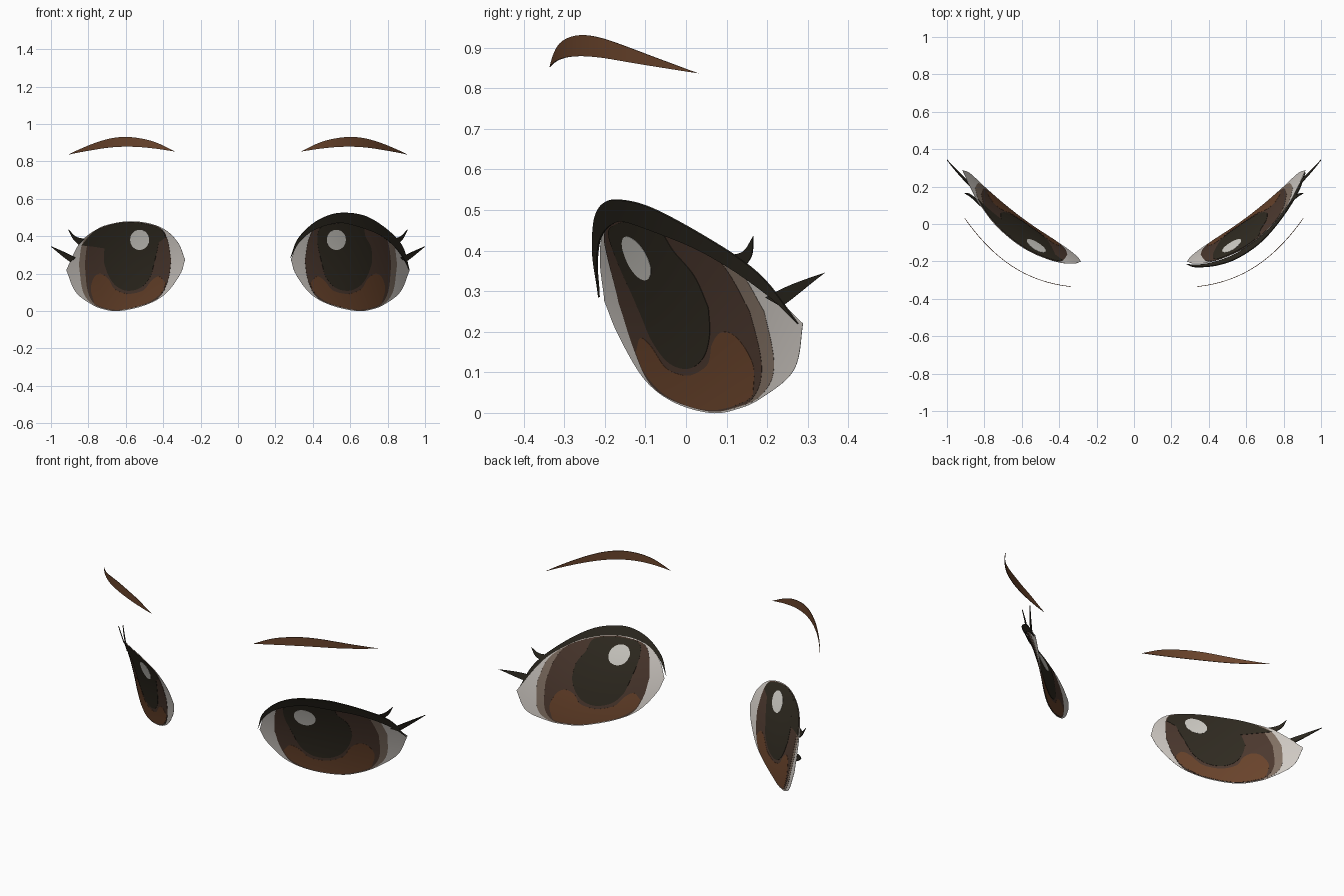
import bpy
import bmesh
import math
from mathutils import Vector

cube = bpy.data.objects.get("Cube")
if cube:
    bpy.data.objects.remove(cube)


def make_material(name, colour):
    mat = bpy.data.materials.new(name)
    mat.use_nodes = True
    mat.diffuse_color = (*colour, 1)
    shader = mat.node_tree.nodes["Principled BSDF"]
    shader.inputs["Base Color"].default_value = (*colour, 1)
    shader.inputs["Roughness"].default_value = 0.8
    return mat


white = make_material("eye white", (.64, .60, .56))
taupe = make_material("iris rim taupe", (.23, .17, .13))
dark_brown = make_material("iris dark brown", (.075, .042, .029))
warm_brown = make_material("warm brown", (.145, .058, .025))
black_brown = make_material("pupil black brown", (.031, .025, .016))
lash_black = make_material("lash black", (.025, .021, .014))
glint = make_material("highlight white", (.68, .66, .61))


def eye_surface(x, z):
    """Depth of the curved, forward-leaning eye sheet."""
    u, w = x - .6, z - .25
    return (-.025 + .66 * u + .65 * u * u + .8 * u ** 3
            - .33 * w - .25 * u * w - .4 * w * w)


def brow_surface(x, z):
    """Depth of the brow, wrapping round the face."""
    v = x - .62
    return -.245 + .58 * v + 1.14 * v * v + .75 * v ** 3


def smooth_rail(points, steps):
    """Sample a smooth curve that passes through the given points."""
    pts = [Vector(p) for p in points]
    pts = [2 * pts[0] - pts[1]] + pts + [2 * pts[-1] - pts[-2]]
    spans = len(pts) - 3
    samples = []
    for i in range(steps + 1):
        f = i / steps * spans
        k = min(int(f), spans - 1)
        t = f - k
        a, b, c, d = pts[k:k + 4]
        samples.append(.5 * (2 * b + (c - a) * t
                             + (2 * a - 5 * b + 4 * c - d) * t * t
                             + (3 * b - a - 3 * c + d) * t ** 3))
    return samples


def plate(name, upper, lower, mat, thickness, side,
          surface=eye_surface, forward=0, steps=56, rows=14):
    """Fill between two rails with a thin plate that follows a surface."""
    top, bottom = smooth_rail(upper, steps), smooth_rail(lower, steps)
    bm = bmesh.new()
    grid = []
    for p, q in zip(top, bottom):
        column = []
        for r in range(rows + 1):
            x, z = p.lerp(q, r / rows)
            column.append(bm.verts.new((side * x, surface(x, z) - forward, z)))
        grid.append(column)
    for a, b in zip(grid, grid[1:]):
        for r in range(rows):
            face = [a[r], a[r + 1], b[r + 1], b[r]]
            bm.faces.new(face if side > 0 else face[::-1])
    bmesh.ops.remove_doubles(bm, verts=bm.verts, dist=.00002)
    mesh = bpy.data.meshes.new(name)
    bm.to_mesh(mesh)
    bm.free()
    mesh.materials.append(mat)
    obj = bpy.data.objects.new(name, mesh)
    bpy.context.collection.objects.link(obj)
    # Thicken evenly so the part shows on both faces
    solid = obj.modifiers.new("thickness", "SOLIDIFY")
    solid.thickness = thickness
    solid.offset = 0
    bpy.ops.object.select_all(action="DESELECT")
    obj.select_set(True)
    bpy.context.view_layer.objects.active = obj
    bpy.ops.object.modifier_apply(modifier=solid.name)
    bpy.ops.object.shade_smooth_by_angle(angle=math.radians(40))
    return obj


def half_ellipse(cx, cz, rx, rz, sign):
    angles = [math.pi * i / 8 for i in range(9)]
    return [(cx - rx * math.cos(a), cz + sign * rz * math.sin(a)) for a in angles]


# Outlines of the eye layers, each an upper and a lower rail
white_upper = [(.283, .275), (.32, .365), (.39, .435), (.48, .47), (.58, .48),
               (.67, .468), (.75, .44), (.845, .365), (.918, .22)]
white_lower = [(.283, .275), (.31, .195), (.39, .09), (.5, .03), (.635, 0),
               (.72, .01), (.79, .04), (.87, .105), (.918, .22)]

iris_upper = [(.357, .27), (.375, .375), (.41, .44), (.49, .468), (.58, .478)]
iris_lower = [(.357, .27), (.372, .17), (.415, .08), (.5, .034), (.635, .004)]
rim_upper = iris_upper + [(.68, .463), (.77, .427), (.83, .365), (.85, .25)]
rim_lower = iris_lower + [(.72, .014), (.785, .043), (.83, .11), (.85, .25)]
inner_upper = iris_upper + [(.68, .463), (.765, .428), (.803, .36), (.818, .25)]
inner_lower = iris_lower + [(.71, .013), (.765, .037), (.803, .11), (.818, .25)]

glow_upper = [(.385, .15), (.42, .185), (.46, .165), (.5, .115), (.55, .096),
              (.6, .094), (.66, .12), (.69, .17), (.73, .2), (.765, .185),
              (.785, .12), (.767, .045)]
glow_lower = [(.385, .15), (.4, .11), (.43, .078), (.48, .046), (.55, .022),
              (.6, .011), (.65, .007), (.69, .012), (.72, .02), (.745, .029),
              (.76, .038), (.767, .045)]

pupil_upper = [(.45, .25), (.425, .36), (.435, .44), (.5, .466), (.6, .472),
               (.665, .455), (.68, .4), (.71, .34), (.715, .26)]
pupil_lower = [(.45, .25), (.47, .18), (.52, .125), (.59, .109), (.65, .135),
               (.69, .19), (.715, .26)]

shade_upper = [(.385, .395), (.41, .436), (.49, .466), (.58, .476), (.68, .461),
               (.768, .426), (.835, .352)]
shade_lower = [(.385, .395), (.43, .365), (.5, .34), (.6, .33), (.7, .335),
               (.77, .345), (.835, .352)]

lid_upper = [(.281, .285), (.32, .385), (.4, .467), (.49, .513), (.58, .525),
             (.69, .505), (.8, .435), (.88, .345), (.916, .22)]
lid_lower = [(.281, .285), (.325, .365), (.4, .43), (.5, .466), (.58, .468),
             (.73, .42), (.815, .365), (.88, .29), (.916, .22)]

brow_upper = [(.337, .853), (.435, .9), (.515, .922), (.6, .931), (.68, .923),
              (.76, .9), (.84, .868), (.905, .837)]
brow_lower = [(.337, .853), (.43, .867), (.515, .876), (.6, .879), (.68, .875),
              (.76, .864), (.84, .85), (.905, .837)]

lash_shapes = {
    "outer_lash": ([(.87, .285), (.925, .313), (1, .346)],
                   [(.895, .262), (.935, .292), (1, .346)]),
    "upper_lash": ([(.82, .385), (.868, .398), (.906, .435)],
                   [(.85, .355), (.882, .388), (.906, .435)]),
}

# Both eyes: each layer is a little thicker than the one beneath it
for label, side in (("left", 1), ("right", -1)):
    layers = [
        ("eye_white", white_upper, white_lower, white),
        ("iris_rim", rim_upper, rim_lower, taupe),
        ("iris", inner_upper, inner_lower, dark_brown),
        ("iris_glow", glow_upper, glow_lower, warm_brown),
        ("pupil", pupil_upper, pupil_lower, black_brown),
        ("highlight", half_ellipse(.524, .382, .051, .054, 1),
         half_ellipse(.524, .382, .051, .054, -1), glint),
    ]
    for level, (part, upper, lower, mat) in enumerate(layers):
        plate(f"{label}_{part}", upper, lower, mat, .001 + .0015 * level, side)

    # Lashes and brow
    for part, (upper, lower) in lash_shapes.items():
        plate(f"{label}_{part}", upper, lower, lash_black, .004, side,
              forward=.006, steps=16, rows=4)
    plate(f"{label}_brow", brow_upper, brow_lower, warm_brown, .003, side,
          surface=brow_surface, rows=6)

# The left eye has a heavy upper lid line, the right a shaded iris top
plate("left_lid_line", lid_upper, lid_lower, lash_black, .005, 1,
      forward=.01, rows=6)
plate("right_iris_shade", shade_upper, shade_lower, black_brown, .0068, -1)
